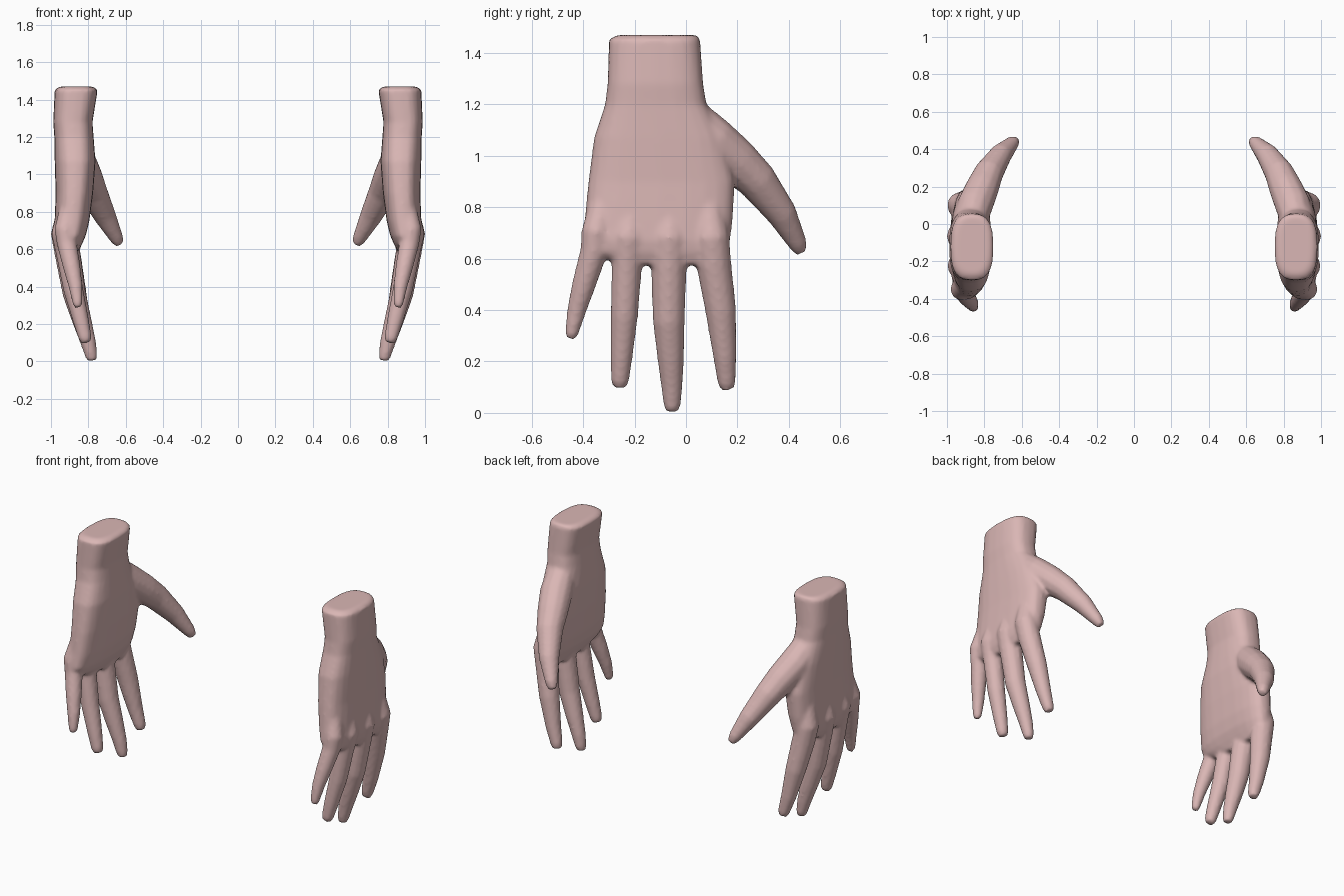
import bpy, bmesh, math
from mathutils import Vector

skin = bpy.data.materials.new("skin")
skin.diffuse_color = (0.70, 0.47, 0.46, 1)


def bridge(bm, rings):
    """Join successive vertex rings into a capped tube."""
    n = len(rings[0])
    for a, b in zip(rings, rings[1:]):
        for i in range(n):
            j = (i + 1) % n
            bm.faces.new((a[i], a[j], b[j], b[i]))
    bm.faces.new(rings[0])
    bm.faces.new(rings[-1])


def palm(bm, sections, n=24, power=0.72):
    """Loft rounded-box sections: z, y range, x range."""
    rings = []
    for z, y0, y1, x0, x1 in sections:
        ring = []
        for i in range(n):
            a = 2 * math.pi * i / n
            c, s = math.cos(a), math.sin(a)
            x = (x0 + x1) / 2 + (x1 - x0) / 2 * math.copysign(abs(c) ** power, c)
            y = (y0 + y1) / 2 + (y1 - y0) / 2 * math.copysign(abs(s) ** power, s)
            ring.append(bm.verts.new((x, y, z)))
        rings.append(ring)
    bridge(bm, rings)


def digit(bm, path, n=12):
    """Tapered tube along points given as x, y, z, radius."""
    pts = [Vector(p[:3]) for p in path]
    rings = []
    for k, p in enumerate(pts):
        t = (pts[min(k + 1, len(pts) - 1)] - pts[max(k - 1, 0)]).normalized()
        u = t.cross(Vector((1, 0, 0))).normalized()
        v = t.cross(u)
        rings.append([bm.verts.new(p + path[k][3] * (u * math.cos(2 * math.pi * i / n)
                      + v * math.sin(2 * math.pi * i / n))) for i in range(n)])
    bridge(bm, rings)


PALM = [
    (1.47, -0.27, 0.045, 0.775, 0.955),
    (1.452, -0.30, 0.055, 0.75, 0.98),
    (1.28, -0.305, 0.067, 0.778, 0.988),
    (1.20, -0.315, 0.08, 0.772, 0.982),
    (1.07, -0.358, 0.15, 0.762, 0.98),
    (0.90, -0.38, 0.19, 0.775, 0.975),
    (0.75, -0.395, 0.182, 0.795, 0.98),
    (0.67, -0.405, 0.172, 0.815, 0.982),
    (0.625, -0.385, 0.165, 0.835, 0.975),
    (0.575, -0.25, 0.12, 0.86, 0.955)]

DIGITS = [
    # index
    [(0.90, 0.08, 0.86, 0.055), (0.93, 0.10, 0.68, 0.07), (0.91, 0.108, 0.58, 0.069),
     (0.875, 0.135, 0.40, 0.061), (0.835, 0.151, 0.22, 0.046), (0.807, 0.158, 0.12, 0.036),
     (0.80, 0.16, 0.092, 0.026)],
    # middle
    [(0.90, -0.06, 0.86, 0.055), (0.932, -0.065, 0.68, 0.07), (0.912, -0.067, 0.58, 0.07),
     (0.875, -0.067, 0.36, 0.063), (0.835, -0.06, 0.22, 0.053), (0.80, -0.055, 0.10, 0.042),
     (0.785, -0.054, 0.032, 0.034), (0.78, -0.054, 0.005, 0.025)],
    # ring
    [(0.90, -0.20, 0.86, 0.055), (0.932, -0.225, 0.68, 0.067), (0.915, -0.23, 0.58, 0.06),
     (0.88, -0.24, 0.38, 0.054), (0.84, -0.251, 0.22, 0.044), (0.817, -0.257, 0.125, 0.036),
     (0.81, -0.258, 0.10, 0.026)],
    # little
    [(0.89, -0.31, 0.86, 0.055), (0.925, -0.35, 0.70, 0.058), (0.915, -0.358, 0.63, 0.054),
     (0.888, -0.397, 0.50, 0.047), (0.868, -0.425, 0.40, 0.038), (0.858, -0.445, 0.31, 0.027),
     (0.856, -0.448, 0.288, 0.019)],
    # thumb
    [(0.87, 0.02, 1.14, 0.085), (0.85, 0.10, 1.06, 0.097), (0.81, 0.195, 0.98, 0.09),
     (0.775, 0.275, 0.905, 0.079), (0.71, 0.373, 0.775, 0.06), (0.65, 0.434, 0.66, 0.038),
     (0.635, 0.448, 0.625, 0.024)]]

# The two hands are mirror images, each fused into one skin
for name, side in (("right_side_hand", 1), ("left_side_hand", -1)):
    bm = bmesh.new()
    palm(bm, PALM)
    for path in DIGITS:
        digit(bm, path)
    for v in bm.verts:
        v.co.x *= side
    bmesh.ops.recalc_face_normals(bm, faces=bm.faces)
    mesh = bpy.data.meshes.new(name)
    bm.to_mesh(mesh)
    bm.free()
    mesh.materials.append(skin)
    mesh.shade_smooth()
    hand = bpy.data.objects.new(name, mesh)
    bpy.context.collection.objects.link(hand)
    fuse = hand.modifiers.new("fuse", 'REMESH')
    fuse.mode = 'VOXEL'
    fuse.voxel_size = 0.011
    fuse.use_smooth_shade = True
    soften = hand.modifiers.new("soften", 'SMOOTH')
    soften.factor = 0.5
    soften.iterations = 6
